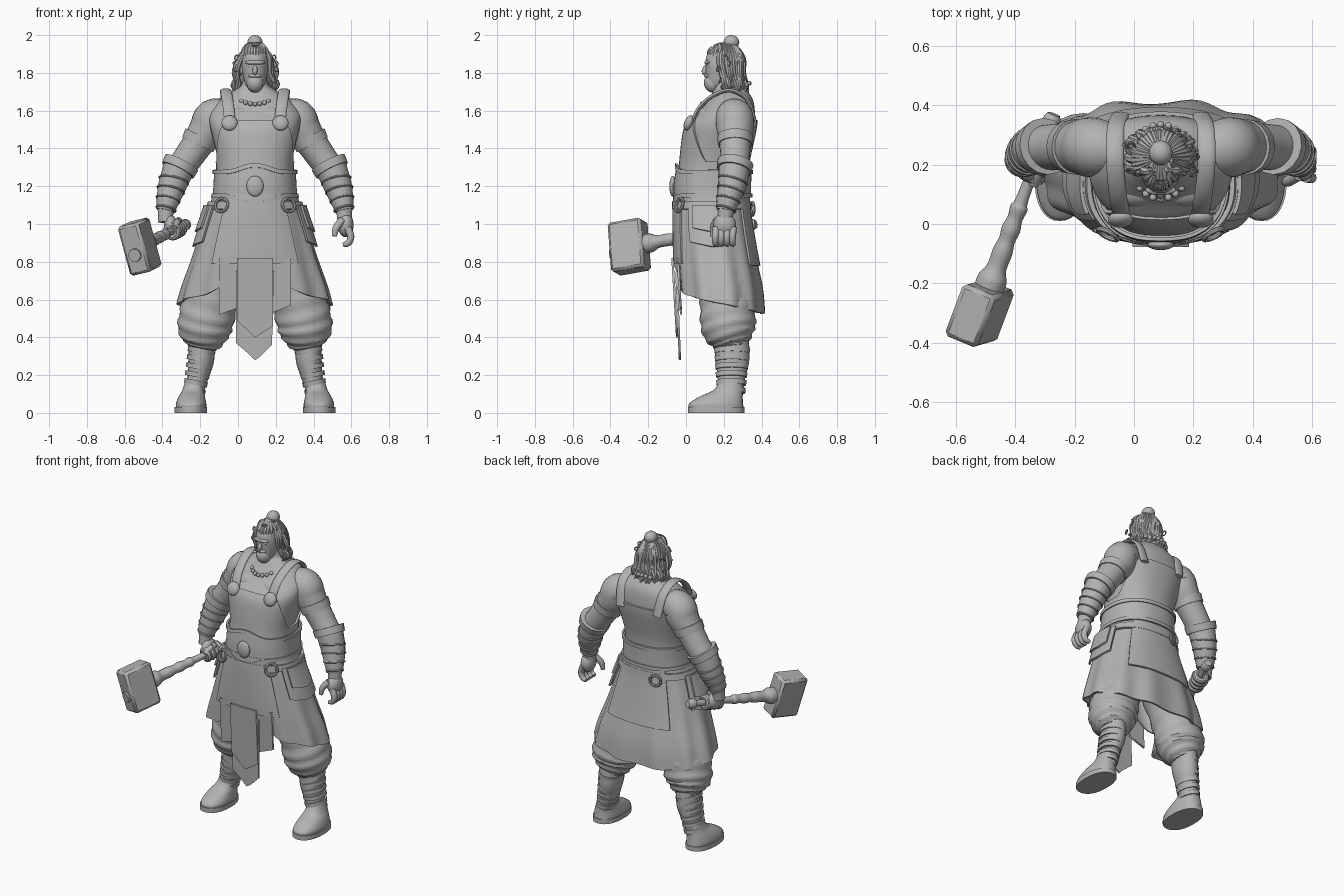
import bpy, bmesh, random
from math import sin, cos, pi, radians, copysign
from mathutils import Vector, Matrix

random.seed(4)
AXIS = 0.09          # x of the figure's own centre line
TAU = 2 * pi
made = []
if "Cube" in bpy.data.objects:
    bpy.data.objects.remove(bpy.data.objects["Cube"])

clay = bpy.data.materials.new("plain_grey")
clay.use_nodes = True
clay.diffuse_color = (0.45, 0.45, 0.45, 1)
clay.node_tree.nodes["Principled BSDF"].inputs["Base Color"].default_value = clay.diffuse_color


def finish(name, bm, bevel=0, thick=0):
    bmesh.ops.recalc_face_normals(bm, faces=bm.faces)
    for e in bm.edges:
        e.smooth = not e.is_boundary
    mesh = bpy.data.meshes.new(name)
    bm.to_mesh(mesh)
    bm.free()
    mesh.materials.append(clay)
    ob = bpy.data.objects.new(name, mesh)
    ob.location.x = AXIS
    bpy.context.collection.objects.link(ob)
    if thick:
        ob.modifiers.new("thickness", 'SOLIDIFY').thickness = thick
    if bevel:
        mod = ob.modifiers.new("bevel", 'BEVEL')
        mod.width, mod.segments = bevel, 1
    made.append(ob)


def smooth_rows(rows, steps=5):
    """Catmull-Rom through rows of numbers."""
    out = []
    for i in range(len(rows) - 1):
        a, b, c, d = (Vector(rows[min(max(i + k, 0), len(rows) - 1)]) for k in (-1, 0, 1, 2))
        for s in range(steps):
            t = s / steps
            out.append(b + (c - a) * t / 2 + (a - b * 2.5 + c * 2 - d / 2) * t * t
                       + (b * 1.5 - c * 1.5 + d / 2 - a / 2) * t ** 3)
    return out + [Vector(rows[-1])]


def grid(name, rings, wrap=True, loop=False, caps=True, thick=0):
    bm = bmesh.new()
    vs = [[bm.verts.new(p) for p in ring] for ring in rings]
    n = len(vs[0])
    for i in range(len(vs) if loop else len(vs) - 1):
        lo, hi = vs[i], vs[(i + 1) % len(vs)]
        for j in range(n if wrap else n - 1):
            k = (j + 1) % n
            bm.faces.new((lo[j], lo[k], hi[k], hi[j]))
    if caps and wrap and not loop:
        bm.faces.new(vs[0])
        bm.faces.new(vs[-1])
    finish(name, bm, thick=thick)


def around(row, a, off=0, power=0.87):
    cx, cy, z, rx, ry = row
    s, c = (copysign(abs(v) ** power, v) for v in (sin(a), cos(a)))
    return Vector((cx + (rx + off) * s, cy - (ry + off) * c, z))


def loft(name, rows, n=32, power=0.87):
    grid(name, [[around(r, TAU * j / n, 0, power) for j in range(n)] for r in smooth_rows(rows)])


def tube(name, pts, k=1.0, ref=None, n=16, loop=False, steps=5, fold=0):
    """Sweep; each point is x, y, z, radius. k flattens it across ref."""
    rows = pts if loop else smooth_rows(pts, steps)
    rings = []
    for i, row in enumerate(rows):
        nxt = rows[(i + 1) % len(rows)] if loop else rows[min(i + 1, len(rows) - 1)]
        prv = rows[i - 1] if loop else rows[max(i - 1, 0)]
        d = (Vector(nxt[:3]) - Vector(prv[:3])).normalized()
        r0 = Vector(ref) if ref else Vector((0, 1, 0) if abs(d.y) < 0.85 else (0, 0, 1))
        u = d.cross(r0).normalized()
        v = u.cross(d)
        ring = []
        for j in range(n):
            a = TAU * j / n
            r = row[3] + fold * sin(i * 1.5 + 2 * sin(a))
            ring.append(Vector(row[:3]) + u * cos(a) * r * k + v * sin(a) * r)
        rings.append(ring)
    grid(name, rings, loop=loop)


def hoop(name, centre, axis, radius, wire, n=24):
    q = Vector(axis).to_track_quat('Z', 'Y')
    pts = [(*(Vector(centre) + q @ Vector((cos(TAU * i / n), sin(TAU * i / n), 0)) * radius), wire) for i in range(n)]
    tube(name, pts, ref=q @ Vector((0, 0, 1)), n=8, loop=True)


def ball(name, centre, size, tilt=0):
    bm = bmesh.new()
    m = Matrix.Translation(centre) @ Matrix.Rotation(tilt, 4, 'X') @ Matrix.Diagonal((*size, 1))
    bmesh.ops.create_uvsphere(bm, u_segments=20, v_segments=12, radius=1, matrix=m)
    finish(name, bm)


def at(prof, z):
    for a, b in zip(prof, prof[1:]):
        if b[2] >= z:
            return a.lerp(b, max(0, (z - a[2]) / (b[2] - a[2])))
    return prof[-1]


def sheet(name, prof, lo, hi, off, start=0, end=360, n=64, rows=12, ripple=0, thick=0.012):
    """Cloth or leather that follows a body profile between two heights."""
    full = end - start == 360
    rings = []
    for i in range(rows + 1):
        ring = []
        for j in range(n if full else n + 1):
            a = radians(start + (end - start) * j / n)
            bottom, top = (f(a) if callable(f) else f for f in (lo, hi))
            z = bottom + (top - bottom) * i / rows
            p = around(at(prof, z), a, off + ripple * (1 - i / rows) * sin(11 * a + 1))
            ring.append(Vector((p.x, p.y, z)))
        rings.append(ring)
    grid(name, rings, wrap=full, caps=False, thick=thick)


def plate(name, outline, y, lean):
    bm = bmesh.new()
    top = max(z for x, z in outline)
    bm.faces.new([bm.verts.new((x, y + lean * (top - z), z)) for x, z in outline])
    finish(name, bm, thick=.012)


# Torso and skirt profiles: x, y, z, half width, half depth
torso = [(0, .14, 1.06, .21, .18), (0, .14, 1.2, .195, .18), (0, .15, 1.32, .195, .175),
         (0, .165, 1.42, .215, .18), (0, .185, 1.52, .24, .18), (0, .215, 1.59, .24, .15),
         (0, .235, 1.655, .185, .12), (0, .235, 1.705, .115, .09), (0, .225, 1.74, .07, .07), (0, .205, 1.82, .06, .06)]
skirt = [(0, .19, .48, .425, .222), (0, .18, .65, .385, .222), (0, .16, .8, .333, .212),
         (0, .145, .95, .285, .2), (0, .135, 1.08, .24, .19), (0, .135, 1.18, .215, .185)]
body, cloth = smooth_rows(torso), smooth_rows(skirt)
loft("torso", torso)


def armhole(a):
    return 1.33 + .22 * min(1, max(0, (abs(cos(a)) - .2) / .62)) ** 1.2


def peak(a):
    return max(0, cos(a)) ** 14


def hem(a):
    return .525 + .055 * (1 + cos(a)) + .15 * peak(a)


# Apron, belts and skirt
sheet("bib", body, 1.2, armhole, .012)
sheet("skirt", cloth, hem, 1.16, .004, n=96, ripple=.01)
sheet("front_apron", cloth, .79, 1.16, .016, -38, 38, n=24)
sheet("back_panel", cloth, .78, 1.14, .018, 140, 215, n=24)
sheet("wide_belt", body, lambda a: 1.15 - .05 * peak(a), lambda a: 1.28 + .035 * peak(a), .025)
for name, base, h in (("belt_lower_trim", 1.14, -.05), ("belt_upper_trim", 1.265, .035)):
    sheet(name, body, lambda a: base + h * peak(a), lambda a: base + .022 + h * peak(a), .032, rows=2)
sheet("low_belt", cloth, 1.08, 1.12, .02, rows=3, thick=.02)
ball("belt_boss", (0, -.07, 1.2), (.045, .018, .055))
for x, bottom, half in ((-.135, .56, .055), (.14, .57, .05)):
    plate("side_strip", [(x - half, .82), (x + half, .82), (x + half, bottom), (x - half, bottom - .04)], -.05, .06)
plate("centre_strip", [(-.095, .82), (.095, .82), (.095, .46), (0, .4), (-.095, .49)], -.066, .06)
plate("under_strip", [(-.1, .75), (.1, .75), (.09, .36), (.03, .3), (0, .28), (-.03, .31), (-.1, .37)], -.045, .04)

# Head, face and hair
loft("head", [(0, .19, 1.7, .025, .035), (0, .18, 1.74, .05, .07), (0, .19, 1.8, .066, .085),
              (0, .195, 1.86, .07, .092), (0, .2, 1.91, .06, .08), (0, .205, 1.945, .02, .03)], power=1)
ball("nose", (0, .102, 1.815), (.013, .018, .028), -.3)
ball("brow", (0, .115, 1.855), (.052, .018, .013))
ball("beard", (0, .14, 1.745), (.045, .045, .05), .3)
ball("moustache", (0, .112, 1.785), (.035, .016, .012))
loft("hair_mass", [(0, .3, 1.66, .055, .025), (0, .275, 1.72, .085, .05), (0, .25, 1.8, .085, .065),
                   (0, .215, 1.88, .079, .087), (0, .215, 1.93, .058, .07), (0, .22, 1.955, .02, .03)], power=1)
ball("hair_bun", (0, .24, 1.962), (.04, .042, .038))
hoop("bun_tie", (0, .232, 1.937), (0, .2, 1), .034, .009)
for i in range(26):
    a = radians(62 + 236 * i / 25)
    w, end = random.uniform(-.02, .02), random.uniform(1.67, 1.74)
    s, c = sin(a), -cos(a)
    tube("hair_lock", [(.035 * s, .22 + .04 * c, 1.95, .007), (.083 * s, .215 + .088 * c, 1.88, .014),
                       (.098 * s + w, .225 + .08 * c, 1.8, .013), (.105 * s - w, .24 + .08 * c, 1.74, .012),
                       (.11 * s + w, .25 + .08 * c, end, .004)], n=7, steps=4)
for i in range(9):
    x = (i - 4) / 4
    tube("swept_lock", [(.062 * x, .118 + .05 * x * x, 1.885, .008), (.058 * x, .13 + .05 * x * x, 1.92, .014),
                        (.035 * x, .18, 1.948, .013), (.015 * x, .225, 1.95, .008)], n=7, steps=4)
for i in range(24):
    a = TAU * i / 24
    ball("necklace_bead", (.1 * sin(a), .21 - .125 * cos(a), 1.69 - .055 * cos(a)), (.012, .012, .012))

# Mirrored limbs and gear
for side, s in (("left", 1), ("right", -1)):
    def limb(part, pts, **kw):
        tube(side + "_" + part, [(s * p[0], *p[1:]) for p in pts], **kw)

    def bulge(part, c, size, tilt=0):
        ball(side + "_" + part, (s * c[0], *c[1:]), size, tilt)

    bulge("chest_muscle", (.085, .11, 1.56), (.09, .055, .06))
    bulge("ear", (.07, .2, 1.82), (.012, .018, .028))
    bulge("eye", (.027, .117, 1.838), (.012, .008, .007))
    for i in range(6):
        hoop(side + "_hair_curl", (s * random.uniform(.095, .115), random.uniform(.16, .27), 1.73 + .03 * i),
             (random.uniform(-1, 1), 1, random.uniform(-1, 1)), .014, .004, 10)
    limb("arm", [(.15, .25, 1.575, .085), (.22, .257, 1.563, .1), (.25, .26, 1.505, .098), (.3, .26, 1.43, .084),
                 (.355, .26, 1.35, .078), (.405, .255, 1.28, .075), (.437, .243, 1.21, .07),
                 (.46, .222, 1.13, .056), (.473, .21, 1.06, .042), (.473, .205, 1.01, .04)], n=24)
    limb("arm_band", [(.282, .26, 1.465, .095), (.304, .26, 1.42, .091)], steps=2)
    limb("bracer", [(.402, .257, 1.3, .083), (.439, .243, 1.2, .074), (.462, .22, 1.12, .06), (.473, .21, 1.07, .049)])
    limb("bracer_cuff", [(.388, .262, 1.325, .097), (.408, .254, 1.285, .093)], steps=2)
    for z, r, x, y in ((1.23, .077, .43, .248), (1.18, .071, .446, .237), (1.13, .062, .46, .224), (1.08, .051, .471, .212)):
        hoop(side + "_bracer_strap", (s * x, y, z), (s * .25, -.3, -1), r, .006)
    limb("strap", [(.13, .02, 1.51, .03), (.14, .07, 1.615, .03), (.15, .15, 1.683, .03),
                   (.155, .24, 1.706, .03), (.15, .33, 1.65, .03), (.135, .368, 1.52, .03)], k=.36, ref=(1, 0, 0))
    bulge("strap_button", (.135, .015, 1.535), (.043, .024, .043), -.4)
    hoop(side + "_belt_ring", (s * .178, -.035, 1.1), (s * .5, -1, .3), .036, .009)
    for lo, off, a0, a1 in ((.88, .026, 58, 112), (.96, .038, 66, 104)):
        sheet(side + "_hip_flap", cloth, lambda a: lo + .05 * abs(cos(a)), 1.1, off, *sorted((s * a0, s * a1)), n=16)
    # Legs, wraps and shoes
    limb("trouser_leg", [(.1, .19, 1.0, .11), (.16, .2, .8, .14), (.225, .215, .62, .142), (.257, .222, .5, .147),
                         (.27, .227, .43, .14), (.276, .237, .375, .108), (.281, .242, .345, .075)], fold=.005, n=24)
    limb("shin", [(.28, .243, .39, .09), (.285, .245, .28, .09), (.305, .24, .18, .072), (.325, .235, .09, .065)], k=.76)
    for i in range(6):
        t = i / 5
        limb("shin_wrap", [(.281 + .037 * t, .244 - .005 * t, .34 - .21 * t, .095 - .018 * t),
                           (.286 + .037 * t, .244 - .005 * t, .315 - .21 * t, .093 - .018 * t)], k=.78, steps=2)
    loft(side + "_shoe", [(s * .338, .16, .025, .08, .145), (s * .338, .16, .05, .08, .142),
                          (s * .335, .185, .085, .07, .115), (s * .328, .222, .12, .057, .078), (s * .32, .236, .16, .052, .064)])
    loft(side + "_sole", [(s * .34, .16, 0, .086, .15), (s * .34, .16, .03, .086, .15)])

hoop("back_belt_ring", (-.11, .35, 1.08), (-.3, 1, 0), .034, .009)

# Open left hand
ball("left_palm", (.48, .205, .995), (.042, .06, .065))
for i in range(4):
    y = .16 + .03 * i
    tube("left_finger", [(.49, y, .98, .02), (.507, y - .004, .935, .019), (.495, y - .004, .9, .017), (.467, y, .89, .012)], n=10)
tube("left_thumb", [(.462, .165, 1.02, .021), (.43, .145, .98, .019), (.42, .14, .935, .013)], n=10)

# Hammer with the gripping right hand
butt, tip = Vector((-.36, .37, 1.0)), Vector((-.61, -.3, .88))
f = (tip - butt).normalized()
up = Vector((-.24, 0, 1))
up = (up - f * up.dot(f)).normalized()
frame = Matrix((f.cross(up), f, up)).transposed().to_4x4()
profile = [(0, .022), (.02, .03), (.05, .03), (.07, .02), (.3, .021), (.34, .03), (.38, .026), (.42, .032),
           (.46, .028), (.5, .034), (.56, .034), (.6, .05), (.65, .05)]
tube("hammer_handle", [(*(butt + f * d), r) for d, r in profile], n=14)
bm = bmesh.new()
bmesh.ops.create_cube(bm, size=1, matrix=Matrix.Translation(tip) @ frame @ Matrix.Diagonal((.122, .19, .27, 1)))
finish("hammer_head", bm, bevel=.014)
disc = tip + f * .09 - up * .03
tube("hammer_disc", [(*disc, .036), (*(disc + f * .015), .034)], steps=1)
grip = butt + f * .18
ball("right_palm", grip + Vector((-.025, 0, .02)), (.036, .062, .058))
for i in range(4):
    hoop("right_finger", grip + f * (.03 * i - .045), f, .032, .019, 16)
tube("right_thumb", [(*(grip + f * d + Vector((.02, 0, h))), .018) for d, h in ((0, .05), (.04, .038), (.075, .02))], n=10)

# Smooth shading with crisp edges
bpy.ops.object.select_all(action='DESELECT')
for ob in made:
    ob.select_set(True)
bpy.context.view_layer.objects.active = made[0]
bpy.ops.object.shade_smooth_by_angle(angle=radians(40))
